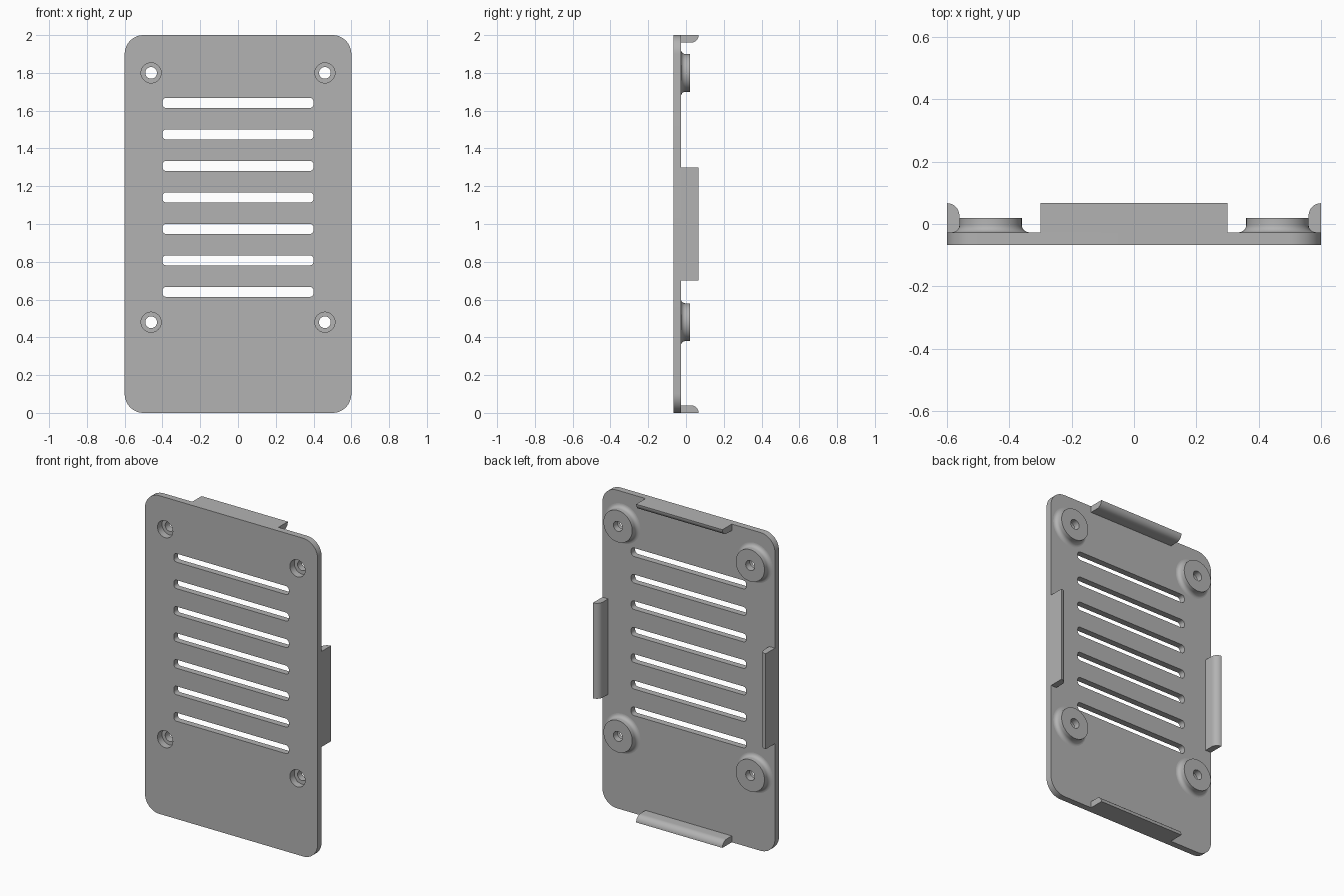
import bpy, bmesh
from math import sin, cos, pi, radians
from mathutils import Matrix, Vector

cube = bpy.data.objects.get("Cube")
if cube:
    bpy.data.objects.remove(cube, do_unlink=True)

FRONT, BACK, BOSS_TOP, LIP_TOP = -0.0667, -0.0267, 0.02, 0.0667
HOLE, BORE = 0.031, 0.0533

grey = bpy.data.materials.new("plain grey")
grey.use_nodes = True
grey.diffuse_color = (0.45, 0.45, 0.45, 1)
grey.node_tree.nodes["Principled BSDF"].inputs["Base Color"].default_value = grey.diffuse_color


def finish(name, bm):
    bmesh.ops.recalc_face_normals(bm, faces=bm.faces)
    mesh = bpy.data.meshes.new(name)
    bm.to_mesh(mesh)
    bm.free()
    mesh.materials.append(grey)
    obj = bpy.data.objects.new(name, mesh)
    bpy.context.collection.objects.link(obj)
    bpy.ops.object.select_all(action="DESELECT")
    obj.select_set(True)
    bpy.context.view_layer.objects.active = obj
    bpy.ops.object.shade_smooth_by_angle(angle=radians(30))
    return obj


def arc(cx, cz, r, start, end, n):
    return [(cx + r * cos(start + (end - start) * i / n),
             cz + r * sin(start + (end - start) * i / n)) for i in range(n + 1)]


def rounded_rect(cx, cz, hw, hh, r, n):
    pts = []
    for k, (sx, sz) in enumerate([(1, 1), (-1, 1), (-1, -1), (1, -1)]):
        pts += arc(cx + sx * (hw - r), cz + sz * (hh - r), r, k * pi / 2, (k + 1) * pi / 2, n)
    return pts


def extrude(bm, faces, direction):
    out = bmesh.ops.extrude_face_region(bm, geom=faces)["geom"]
    moved = [v for v in out if isinstance(v, bmesh.types.BMVert)]
    bmesh.ops.translate(bm, verts=moved, vec=direction)


# Flat plate with rounded corners, vent slots and screw holes
screw_spots = [(x, z) for x in (-0.46, 0.46) for z in (0.48, 1.80)]
outlines = [rounded_rect(0, 1, 0.6, 1, 0.1, 12)]
outlines += [rounded_rect(0, 0.641 + i / 6, 0.4, 0.0267, 0.02, 6) for i in range(7)]
outlines += [arc(x, z, BORE, 0, 2 * pi, 32)[:-1] for x, z in screw_spots]
bm = bmesh.new()
for outline in outlines:
    ring = [bm.verts.new((x, FRONT, z)) for x, z in outline]
    for i, v in enumerate(ring):
        bm.edges.new((ring[i - 1], v))
bmesh.ops.triangle_fill(bm, use_beauty=True, use_dissolve=False, edges=bm.edges[:], normal=(0, -1, 0))
extrude(bm, bm.faces[:], Vector((0, BACK - FRONT, 0)))
finish("vented_plate", bm)

# Screw bosses: lathed rings with a filleted foot and a stepped hole
R, F = 0.1, 0.024
profile = [(HOLE, BOSS_TOP), (R, BOSS_TOP)]
profile += arc(R + F, BACK + F, F, pi, 1.5 * pi, 6)
profile += [(BORE, BACK), (BORE, BACK + 0.005), (HOLE, BACK + 0.005)]
for n, (x, z) in enumerate(screw_spots):
    bm = bmesh.new()
    verts = [bm.verts.new((r, y, 0)) for r, y in profile]
    for i, v in enumerate(verts):
        bm.edges.new((verts[i - 1], v))
    bmesh.ops.spin(bm, geom=bm.verts[:] + bm.edges[:], cent=(0, 0, 0), axis=(0, 1, 0),
                   angle=2 * pi, steps=48, use_merge=True)
    bmesh.ops.remove_doubles(bm, verts=bm.verts[:], dist=0.0001)
    bmesh.ops.translate(bm, verts=bm.verts[:], vec=(x, 0, z))
    finish(f"screw_boss_{n + 1}", bm)

# Edge lips: bars whose inner top edge is rounded, one on each side
W = 0.04
for name, reach, angle in [("left_lip", 0.6, 0), ("top_lip", 1, -pi / 2),
                           ("right_lip", 0.6, pi), ("bottom_lip", 1, pi / 2)]:
    bm = bmesh.new()
    section = [(reach - W, BACK), (reach, BACK)]
    section += arc(reach, LIP_TOP - W, W, pi / 2, pi, 8)
    face = bm.faces.new([bm.verts.new((d, y, -0.3)) for d, y in section])
    extrude(bm, [face], Vector((0, 0, 0.6)))
    bmesh.ops.transform(bm, verts=bm.verts[:],
                        matrix=Matrix.Translation((0, 0, 1)) @ Matrix.Rotation(angle, 4, "Y"))
    finish(name, bm)
